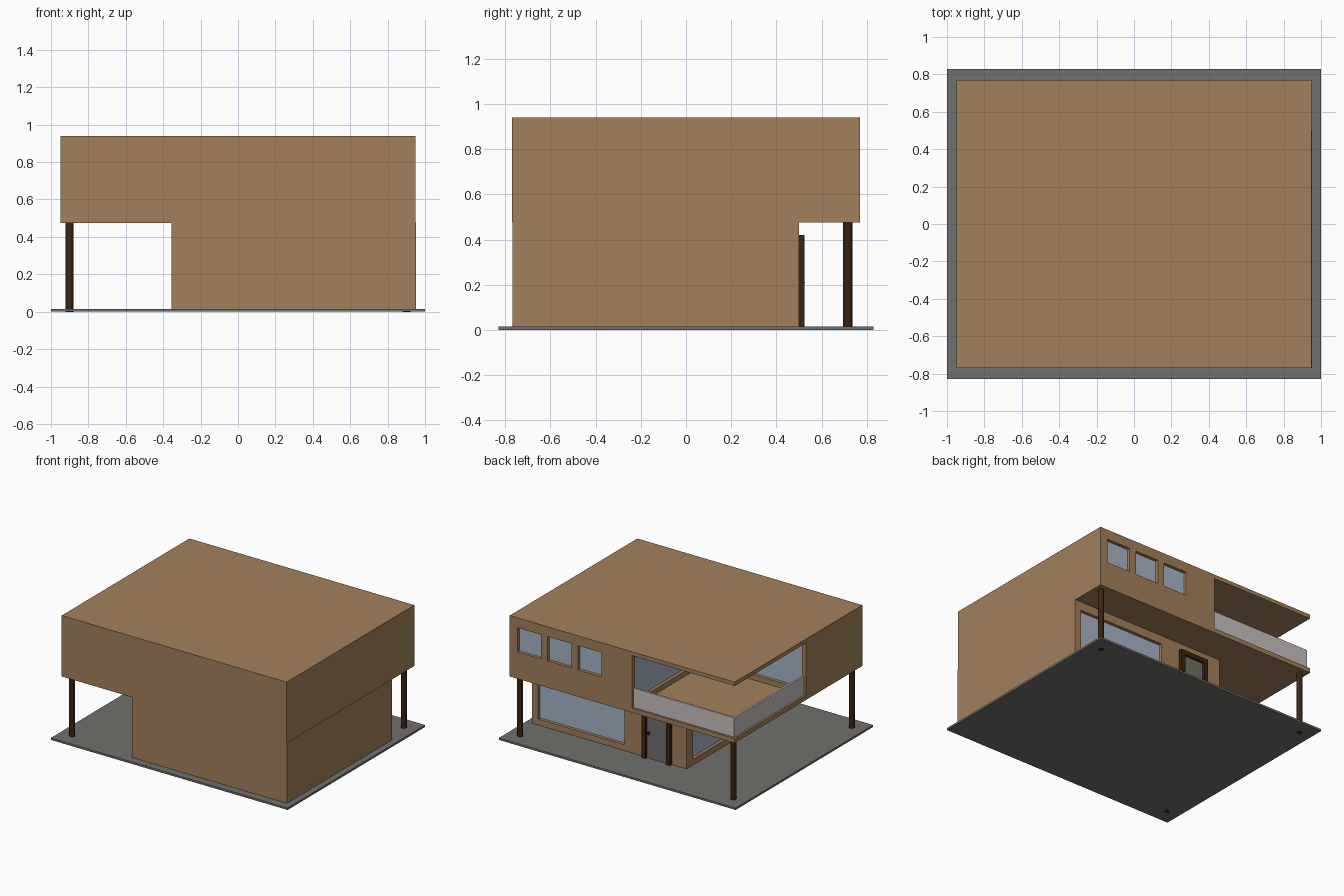
import bpy, bmesh

if "Cube" in bpy.data.objects:
    bpy.data.objects.remove(bpy.data.objects["Cube"])

def mat(name, c):
    m = bpy.data.materials.new(name)
    m.diffuse_color = (*c, 1)
    m.use_nodes = True
    m.node_tree.nodes["Principled BSDF"].inputs["Base Color"].default_value = m.diffuse_color
    return m

WALL = mat("tan wall", (0.366, 0.216, 0.105))
STONE = mat("grey paving", (0.162, 0.166, 0.15))
GLASS = mat("pale blue glass", (0.38, 0.46, 0.58))
WOOD = mat("dark wood", (0.042, 0.017, 0.006))
RAIL = mat("pale railing", (0.58, 0.53, 0.53))
DOOR = mat("door grey", (0.16, 0.155, 0.14))
METAL = mat("black metal", (0.01, 0.01, 0.01))

def finish(bm, name, m):
    me = bpy.data.meshes.new(name)
    bm.to_mesh(me)
    bm.free()
    o = bpy.data.objects.new(name, me)
    bpy.context.collection.objects.link(o)
    if m:
        me.materials.append(m)
    return o

def box(name, m, xs, ys, zs):
    bm = bmesh.new()
    bmesh.ops.create_cube(bm, size=1)
    for v in bm.verts:
        for i, r in enumerate((xs, ys, zs)):
            v.co[i] = r[0] if v.co[i] < 0 else r[1]
    return finish(bm, name, m)

def cut(target, xs, ys, zs):
    c = box("cutter", None, xs, ys, zs)
    c.hide_render = True
    mod = target.modifiers.new("cut", 'BOOLEAN')
    mod.operation = 'DIFFERENCE'
    mod.solver = 'EXACT'
    mod.object = c
    bpy.context.view_layer.objects.active = target
    bpy.ops.object.modifier_apply(modifier="cut")
    bpy.data.objects.remove(c)

DEPTH, PANE = 0.03, 0.006

def back_window(target, name, y, xs, zs):
    cut(target, xs, (y - DEPTH, y + 0.02), zs)
    box(name, GLASS, xs, (y - DEPTH, y - DEPTH + PANE), zs)

def left_window(target, name, x, ys, zs):
    cut(target, (x - 0.02, x + DEPTH), ys, zs)
    box(name, GLASS, (x + DEPTH - PANE, x + DEPTH), ys, zs)

# Paved base
box("base_slab", STONE, (-1, 1), (-0.83, 0.83), (0, 0.015))

# Ground floor with two large windows
ground = box("ground_floor", WALL, (-0.355, 0.952), (-0.769, 0.5), (0.01, 0.476))
back_window(ground, "ground_back_window", 0.5, (0.17, 0.9), (0.06, 0.41))
left_window(ground, "ground_left_window", -0.355, (-0.55, 0.42), (0.06, 0.41))

# Upper floor with corner balcony cut out
upper = box("upper_floor", WALL, (-0.95, 0.95), (-0.77, 0.77), (0.475, 0.94))
cut(upper, (-1.1, -0.085), (-0.09, 0.9), (0.51, 0.91))
for i in range(3):
    x = 0.685 - 0.256 * i
    back_window(upper, f"upper_back_window_{i + 1}", 0.77, (x, x + 0.2), (0.68, 0.865))
back_window(upper, "balcony_back_window", -0.09, (-0.915, -0.12), (0.55, 0.885))
left_window(upper, "balcony_side_window", -0.085, (-0.055, 0.735), (0.55, 0.885))

# Balcony railing
box("railing_back", RAIL, (-0.935, -0.085), (0.74, 0.755), (0.508, 0.657))
box("railing_left", RAIL, (-0.935, -0.92), (-0.09, 0.74), (0.508, 0.657))

# Round columns under three overhanging corners
for n, x, y in (("front_left", -0.9, -0.715), ("back_left", -0.9, 0.715), ("back_right", 0.9, 0.715)):
    bm = bmesh.new()
    bmesh.ops.create_cone(bm, cap_ends=True, segments=24, radius1=0.021, radius2=0.021, depth=0.479)
    bmesh.ops.translate(bm, verts=bm.verts, vec=(x, y, 0.2385))
    for f in bm.faces:
        f.smooth = len(f.verts) == 4
    finish(bm, n + "_column", WOOD)

# Front door with frame and knob
box("door_panel", DOOR, (-0.2, -0.02), (0.49, 0.506), (0.015, 0.39))
for n, x in (("left", -0.232), ("right", -0.024)):
    box("door_post_" + n, WOOD, (x, x + 0.034), (0.49, 0.525), (0.015, 0.42))
box("door_lintel", WOOD, (-0.198, -0.024), (0.49, 0.525), (0.386, 0.42))
bm = bmesh.new()
bmesh.ops.create_uvsphere(bm, u_segments=12, v_segments=8, radius=0.011)
bmesh.ops.translate(bm, verts=bm.verts, vec=(-0.045, 0.515, 0.21))
for f in bm.faces:
    f.smooth = True
finish(bm, "door_knob", METAL)
